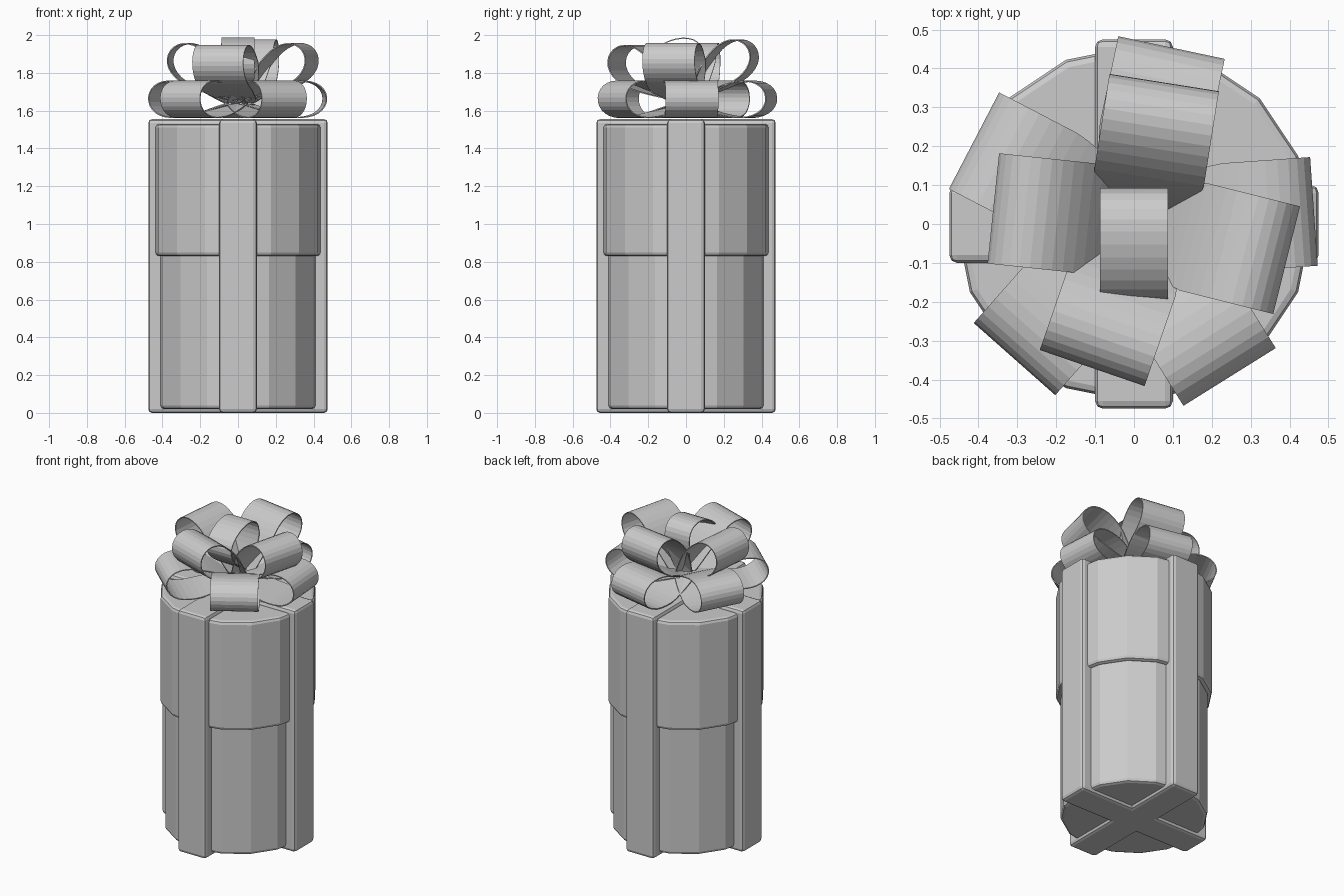
import bpy, bmesh, math
from mathutils import Matrix, Vector

cube = bpy.data.objects.get("Cube")
if cube:
    bpy.data.objects.remove(cube)

GREY = (0.6, 0.6, 0.6, 1)
mat = bpy.data.materials.new("plain_grey")
mat.use_nodes = True
mat.diffuse_color = GREY
mat.node_tree.nodes["Principled BSDF"].inputs["Base Color"].default_value = GREY


def add_object(name, bm):
    bmesh.ops.recalc_face_normals(bm, faces=bm.faces)
    mesh = bpy.data.meshes.new(name)
    bm.to_mesh(mesh)
    bm.free()
    mesh.materials.append(mat)
    obj = bpy.data.objects.new(name, mesh)
    bpy.context.collection.objects.link(obj)
    return obj


def bevel(obj, width):
    mod = obj.modifiers.new("soft_edges", 'BEVEL')
    mod.width = width
    mod.segments = 2
    mod.limit_method = 'ANGLE'
    mod.angle_limit = math.radians(40)


def drum(name, radius, bottom, top):
    bm = bmesh.new()
    bmesh.ops.create_cone(bm, cap_ends=True, segments=16, radius1=radius, radius2=radius,
                          depth=top - bottom,
                          matrix=Matrix.Translation((0, 0, (bottom + top) / 2)))
    bevel(add_object(name, bm), 0.02)


def band(name, size_x, size_y, height):
    bm = bmesh.new()
    bmesh.ops.create_cube(bm, size=1, matrix=Matrix.Translation((0, 0, height / 2))
                          @ Matrix.Diagonal((size_x, size_y, height, 1)))
    bevel(add_object(name, bm), 0.02)


def bow_loop(name, heading, tilt, length, fatness, width, base, steps=36):
    """Teardrop strip, pinched at its base, rising at tilt and pointing along heading."""
    bm = bmesh.new()
    turn = Matrix.Rotation(math.radians(heading), 4, 'Z')
    lift = Matrix.Rotation(-math.radians(tilt), 4, 'Y')
    rows = []
    for i in range(steps + 1):
        a = 0.12 + (2 * math.pi - 0.24) * i / steps
        reach = (1 - math.cos(a)) / 2
        swell = math.sin(a) * math.sin(a / 2) ** 1.5
        half = width / 2 * (0.5 + 0.5 * min(1, reach / 0.5) ** 0.7)
        rows.append([bm.verts.new(turn @ (lift @ Vector((length * reach, side * half,
                                                       fatness * swell))) + Vector(base))
                     for side in (-1, 1)])
    for (a, b), (c, d) in zip(rows, rows[1:]):
        bm.faces.new((a, b, d, c))
    obj = add_object(name, bm)
    mod = obj.modifiers.new("ribbon_thickness", 'SOLIDIFY')
    mod.thickness = 0.006
    mod.offset = 0


# Box and lid
drum("box_body", 0.43, 0.02, 0.9)
drum("box_lid", 0.457, 0.83, 1.53)

# Crossed ribbon bands
band("ribbon_side_to_side", 0.95, 0.2, 1.555)
band("ribbon_front_to_back", 0.2, 0.95, 1.555)

# Lower ring of bow loops
for n, heading in enumerate((4, 78, 152.5, 228.5, 302)):
    bow_loop(f"lower_bow_loop_{n + 1}", heading, 4, 0.462, 0.137, 0.28, (0, 0, 1.637))

# Upper ring of bow loops
for n, (heading, tilt) in enumerate(((346, 37), (81, 41), (174, 37), (251, 35))):
    bow_loop(f"upper_bow_loop_{n + 1}", heading, tilt, 0.455, 0.143, 0.285, (0.02, 0, 1.645))

# Middle loop standing almost upright
bow_loop("centre_bow_loop", 270, 70, 0.335, 0.205, 0.175, (0, 0.03, 1.655))
